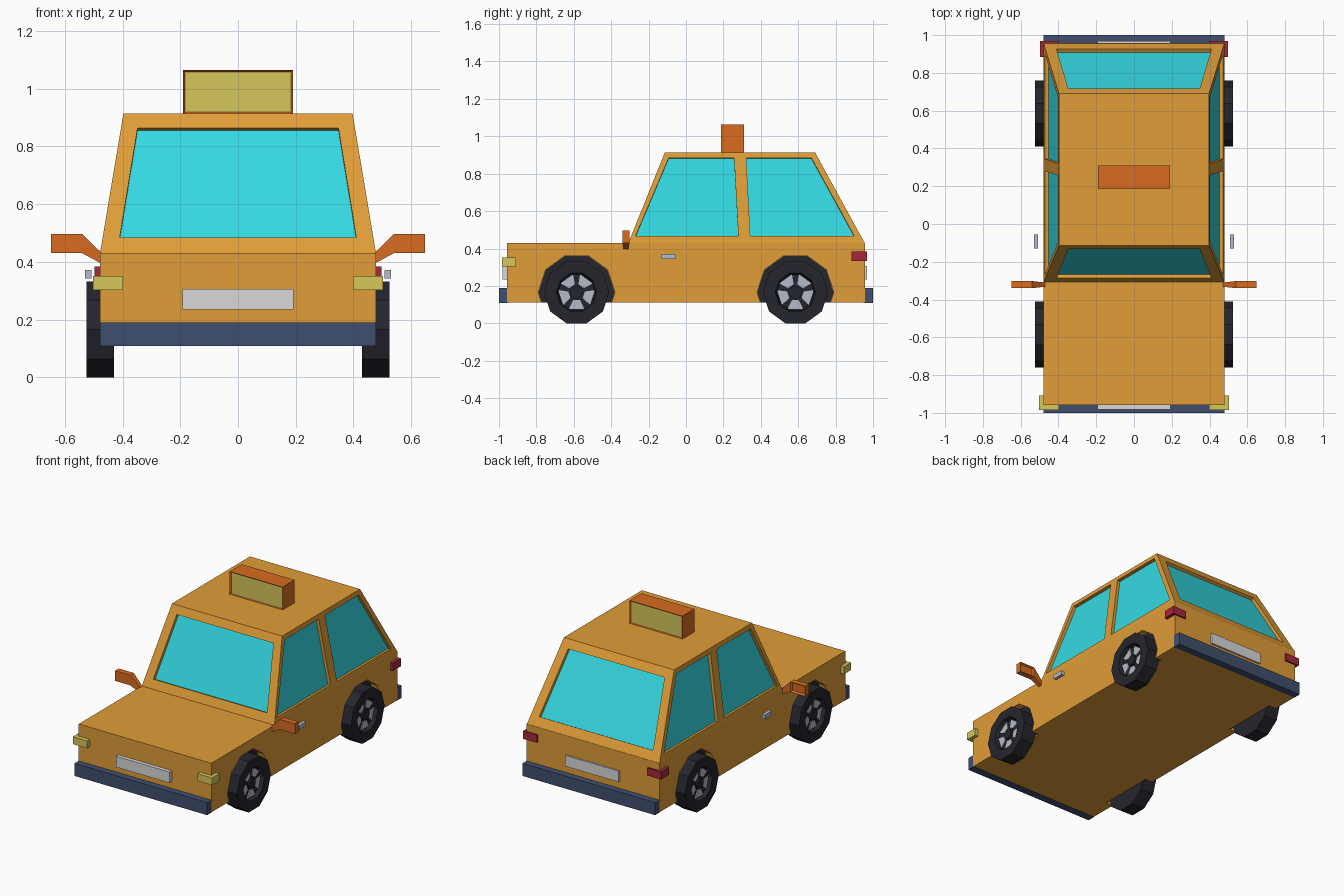
import bpy, bmesh, math
from mathutils import Vector

if "Cube" in bpy.data.objects:
    bpy.data.objects.remove(bpy.data.objects["Cube"])


def mat(name, srgb):
    m = bpy.data.materials.new(name)
    lin = [c / 12.92 if c <= 0.04045 else ((c + 0.055) / 1.055) ** 2.4 for c in srgb]
    m.diffuse_color = (*lin, 1)
    m.use_nodes = True
    m.node_tree.nodes["Principled BSDF"].inputs["Base Color"].default_value = m.diffuse_color
    return m


PAINT = mat("amber_paint", (0.88, 0.615, 0.22))
GLASS = mat("cyan_glass", (0.205, 0.85, 0.89))
ORANGE = mat("deep_orange", (0.85, 0.42, 0.13))
YELLOW = mat("pale_yellow", (0.84, 0.78, 0.36))
RED = mat("dark_red", (0.64, 0.16, 0.23))
NAVY = mat("navy_bumper", (0.25, 0.31, 0.43))
RUBBER = mat("black_rubber", (0.145, 0.145, 0.18))
METAL = mat("light_metal", (0.71, 0.74, 0.79))
WHITE = mat("plate_white", (0.85, 0.85, 0.85))


def finish(name, bm, *mats):
    bmesh.ops.remove_doubles(bm, verts=bm.verts[:], dist=1e-5)
    bmesh.ops.recalc_face_normals(bm, faces=bm.faces[:])
    me = bpy.data.meshes.new(name)
    bm.to_mesh(me)
    bm.free()
    for m in mats:
        me.materials.append(m)
    ob = bpy.data.objects.new(name, me)
    bpy.context.scene.collection.objects.link(ob)
    return ob


def poly(bm, pts, index=0):
    f = bm.faces.new([bm.verts.new(p) for p in pts])
    f.material_index = index
    return f


def loft(bm, rings):
    """Skin closed rings of equal length and cap both ends."""
    rows = [[bm.verts.new(p) for p in r] for r in rings]
    for a, b in zip(rows, rows[1:]):
        for i in range(len(a)):
            j = (i + 1) % len(a)
            bm.faces.new((a[i], a[j], b[j], b[i]))
    bm.faces.new(rows[0])
    bm.faces.new(rows[-1])


def add_box(bm, x, y, z):
    loft(bm, [[(a, y[0], z[0]), (a, y[1], z[0]), (a, y[1], z[1]), (a, y[0], z[1])] for a in x])


def box(name, x, y, z, m):
    bm = bmesh.new()
    add_box(bm, x, y, z)
    return finish(name, bm, m)


def recess(bm, test, thickness, depth, index=0):
    bm.normal_update()
    for f in [f for f in bm.faces if test(f)]:
        bmesh.ops.inset_individual(bm, faces=[f], thickness=thickness, depth=depth)
        f.material_index = index


SIDES = ((1, "right"), (-1, "left"))
WHEEL_Y, WHEEL_Z = 0.585, 0.1655
BELT, ROOF = 0.43, 0.914


def decagon(x, r, cy):
    return [(x, cy + r * math.cos(math.radians(36 * k)),
             WHEEL_Z + r * math.sin(math.radians(36 * k))) for k in range(10)]


# Lower body with four wheel wells cut into it
body = box("lower_body", (-0.478, 0.478), (-0.957, 0.957), (0.11, BELT), PAINT)
bm = bmesh.new()
for s, _ in SIDES:
    for cy in (-WHEEL_Y, WHEEL_Y):
        loft(bm, [decagon(s * 0.425, 0.205, cy), decagon(s * 0.6, 0.205, cy)])
cutter = finish("wheel_well_cutter", bm, PAINT)
cutter.hide_render = True
cutter.hide_viewport = False
cutter.display_type = 'WIRE'
cut = body.modifiers.new("wheel_wells", 'BOOLEAN')
cut.operation, cut.object, cut.solver = 'DIFFERENCE', cutter, 'EXACT'

# Cabin: each wall is a frame around a recessed window
def at(z, base, top):
    return base + (top - base) * (z - BELT) / (ROOF - BELT)


def side_pt(s, y, z):
    return Vector((s * at(z, 0.478, 0.397), y, z))


def window_wall(bm, outer, inner, depth=0.02):
    n = (outer[1] - outer[0]).cross(outer[2] - outer[0]).normalized()
    if n.dot(Vector((0, 0.3, 0.6)) - outer[0]) < 0:
        n = -n
    deep = [p + n * depth for p in inner]
    for i in range(4):
        j = (i + 1) % 4
        poly(bm, (outer[i], outer[j], inner[j], inner[i]))
        poly(bm, (inner[i], inner[j], deep[j], deep[i]))
    poly(bm, deep, 1)


FB, FT, RT, RB = -0.308, -0.113, 0.69, 0.955     # front/rear y at belt and roof
MB, MT = 0.312, 0.289                            # pillar between side windows
Z0, Z1 = 0.466, 0.885
bm = bmesh.new()
for s, _ in SIDES:
    window_wall(bm, [side_pt(s, FB, BELT), side_pt(s, MB, BELT), side_pt(s, MT, ROOF), side_pt(s, FT, ROOF)],
                [side_pt(s, -0.27, Z0), side_pt(s, 0.28, Z0), side_pt(s, 0.257, Z1), side_pt(s, -0.092, Z1)])
    window_wall(bm, [side_pt(s, MB, BELT), side_pt(s, RB, BELT), side_pt(s, RT, ROOF), side_pt(s, MT, ROOF)],
                [side_pt(s, 0.344, Z0), side_pt(s, 0.9, Z0), side_pt(s, 0.67, Z1), side_pt(s, 0.322, Z1)])
for yb, yt in ((FB, FT), (RB, RT)):
    window_wall(bm, [side_pt(-1, yb, BELT), side_pt(1, yb, BELT), side_pt(1, yt, ROOF), side_pt(-1, yt, ROOF)],
                [Vector((x, at(z, yb, yt), z)) for x, z in
                 ((-0.41, 0.484), (0.41, 0.484), (0.348, 0.863), (-0.348, 0.863))])
for z, ys in ((ROOF, (FT, MT, RT)), (BELT, (FB, MB, RB))):
    poly(bm, [side_pt(1, y, z) for y in ys] + [side_pt(-1, y, z) for y in reversed(ys)])
finish("cabin", bm, PAINT, GLASS)

# Roof sign with recessed panels front and back
bm = bmesh.new()
add_box(bm, (-0.19, 0.19), (0.186, 0.31), (ROOF - 0.002, 1.064))
bmesh.ops.recalc_face_normals(bm, faces=bm.faces[:])
recess(bm, lambda f: abs(f.normal.y) > 0.9, 0.009, -0.008, 1)
finish("roof_sign", bm, ORANGE, YELLOW)

# Bumpers and number plates
for s, end in ((-1, "front"), (1, "rear")):
    box(end + "_bumper", (-0.478, 0.478), (s * 0.95, s * 1.0), (0.108, 0.19), NAVY)
box("front_number_plate", (-0.193, 0.193), (-0.982, -0.95), (0.235, 0.306), WHITE)
box("rear_number_plate", (-0.193, 0.193), (0.95, 0.968), (0.235, 0.306), WHITE)

for s, side in SIDES:
    # Corner lamps and door handles
    box(side + "_headlight", (s * 0.398, s * 0.502), (-0.984, -0.908), (0.303, 0.351), YELLOW)
    box(side + "_tail_light", (s * 0.398, s * 0.498), (0.885, 0.968), (0.333, 0.383), RED)
    box(side + "_door_handle", (s * 0.508, s * 0.53), (-0.13, -0.055), (0.343, 0.371), METAL)

    # Wing mirror on a tapered arm, with a recessed rear face
    bm = bmesh.new()
    loft(bm, [[(s * x, y0, z0), (s * x, y1, z0), (s * x, y1, z1), (s * x, y0, z1)]
              for x, y0, y1, z0, z1 in ((0.47, -0.332, -0.31, 0.392, 0.428),
                                        (0.54, -0.34, -0.302, 0.43, 0.496),
                                        (0.648, -0.34, -0.302, 0.43, 0.496))])
    bmesh.ops.recalc_face_normals(bm, faces=bm.faces[:])
    recess(bm, lambda f: f.normal.y > 0.9 and abs(f.calc_center_median().x) > 0.55, 0.012, -0.012)
    finish(side + "_wing_mirror", bm, ORANGE)

    for cy, end in ((-WHEEL_Y, "front"), (WHEEL_Y, "rear")):
        tag = end + "_" + side
        # Dark lining on the inner wall of the wheel well, stopping at the sill
        bm = bmesh.new()
        loft(bm, [decagon(s * x, 0.204, cy) for x in (0.422, 0.43)])
        geom = bm.verts[:] + bm.edges[:] + bm.faces[:]
        bmesh.ops.bisect_plane(bm, geom=geom, plane_co=(0, 0, 0.111), plane_no=(0, 0, -1), clear_outer=True)
        finish(tag + "_well_lining", bm, RUBBER)
        # Ten-sided tyre with a dished centre
        bm = bmesh.new()
        loft(bm, [decagon(s * x, r, cy) for x, r in
                  ((0.43, 0.174), (0.525, 0.174), (0.525, 0.108), (0.5, 0.1))])
        finish(tag + "_tyre", bm, RUBBER)
        # Five metal wedges and a dark hub cap
        bm = bmesh.new()
        for k in range(5):
            a = math.radians(270 + 72 * k)
            wedge = [(r, a + math.radians(d)) for r, d in ((0.045, -24), (0.098, -25), (0.098, 25), (0.045, 24))]
            loft(bm, [[(s * x, cy + r * math.cos(t), WHEEL_Z + r * math.sin(t)) for r, t in wedge]
                      for x in (0.498, 0.506)])
        finish(tag + "_wheel_spokes", bm, METAL)
        bm = bmesh.new()
        loft(bm, [decagon(s * x, 0.034, cy) for x in (0.498, 0.514)])
        finish(tag + "_hub_cap", bm, RUBBER)
